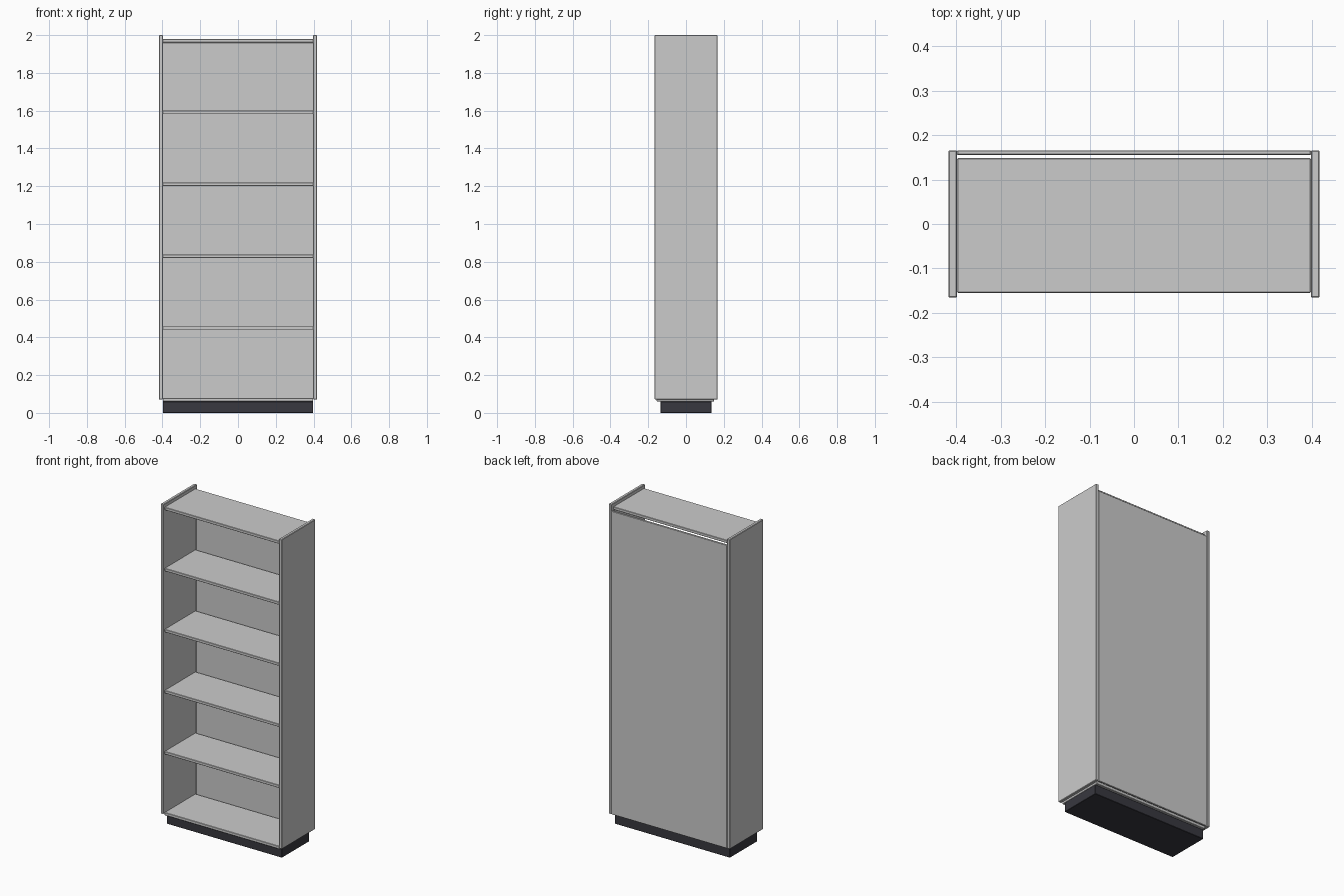
import bpy

if "Cube" in bpy.data.objects:
    bpy.data.objects.remove(bpy.data.objects["Cube"])

dark = bpy.data.materials.new("plinth_dark")
dark.diffuse_color = (0.04, 0.04, 0.05, 1)
dark.use_nodes = True
dark.node_tree.nodes["Principled BSDF"].inputs["Base Color"].default_value = dark.diffuse_color


def board(name, x, y, z, bevel=0.003, mat=None):
    """Board spanning the (min, max) ranges, with a small chamfer on every edge."""
    bpy.ops.mesh.primitive_cube_add(size=1, location=[sum(r) / 2 for r in (x, y, z)])
    ob = bpy.context.object
    ob.name = name
    ob.scale = [r[1] - r[0] for r in (x, y, z)]
    bpy.ops.object.transform_apply(location=False, rotation=False, scale=True)
    mod = ob.modifiers.new("chamfer", "BEVEL")
    mod.width = bevel
    mod.segments = 1
    if mat:
        ob.data.materials.append(mat)
    return ob


INNER, OUTER, DEPTH = 0.398, 0.418, 0.166

# Recessed base
board("plinth", (-INNER, INNER), (-0.135, 0.135), (0, 0.06), 0.002, dark)

# Upright sides
board("side_left", (-OUTER, -INNER), (-DEPTH, DEPTH), (0.07, 2.0))
board("side_right", (INNER, OUTER), (-DEPTH, DEPTH), (0.07, 2.0))

# Back sheet, stopping just under the top board
board("back_panel", (-INNER, INNER), (0.155, DEPTH), (0.07, 1.96), 0.002)

# Bottom board, four shelves and top board at even spacing
names = ["bottom_board", "shelf_1", "shelf_2", "shelf_3", "shelf_4", "top_board"]
for i, name in enumerate(names):
    z = 0.06 + 0.3804 * i
    board(name, (-INNER, INNER), (-0.155, 0.148), (z, z + 0.018), 0.002)
